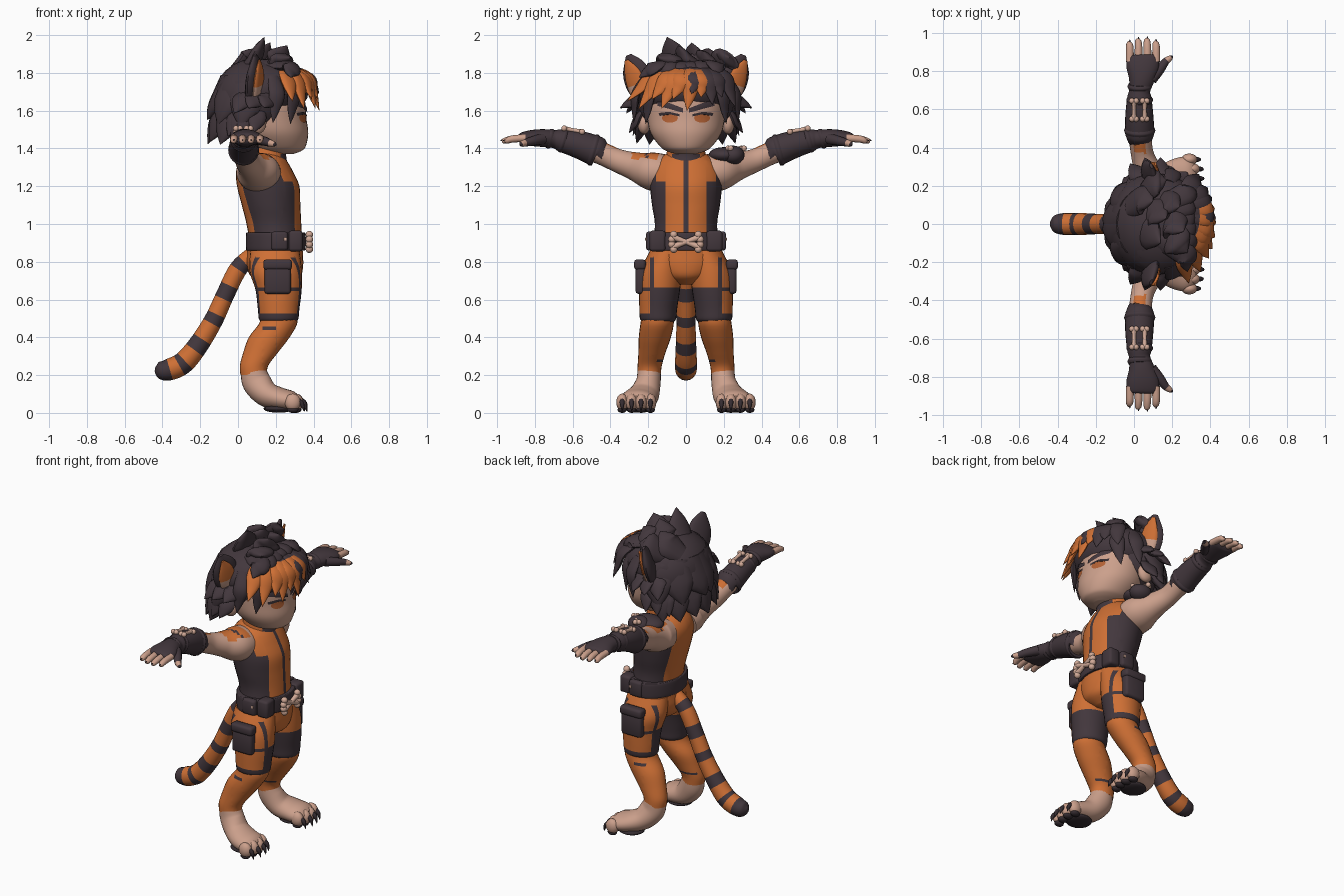
import bpy, bmesh, math, random
from mathutils import Vector
from mathutils.bvhtree import BVHTree

random.seed(4)
if "Cube" in bpy.data.objects:
    bpy.data.objects.remove(bpy.data.objects["Cube"])
X, Y, Z = Vector((1, 0, 0)), Vector((0, 1, 0)), Vector((0, 0, 1))


def material(name, *rgb):
    m = bpy.data.materials.new(name)
    m.use_nodes = True
    m.diffuse_color = (*rgb, 1)
    m.node_tree.nodes["Principled BSDF"].inputs["Base Color"].default_value = (*rgb, 1)
    return m


DARK = material("charcoal", .055, .038, .046)
ORANGE = material("tiger orange", .62, .16, .035)
SKIN = material("warm skin", .6, .35, .26)
BONE = material("bone", .64, .4, .31)
BLACK = material("claw black", .035, .025, .03)
IRIS = material("amber iris", .45, .12, .035)


def finish(bm, name, mats, pair=False, sheet=False):
    """Turn a bmesh into one object, or into a mirrored left and right pair."""
    obj = None
    for side, s in (("left_", 1), ("right_", -1)) if pair else (("", 1),):
        b = bm.copy()
        for v in b.verts:
            v.co.y *= s
        bmesh.ops.recalc_face_normals(b, faces=b.faces)
        b.normal_update()
        for f in b.faces:
            f.smooth = True
            if sheet and f.normal.x < 0:
                f.normal_flip()
        for e in b.edges:
            e.smooth = e.calc_face_angle(0) < .9
        me = bpy.data.meshes.new(side + name)
        b.to_mesh(me)
        b.free()
        for m in mats:
            me.materials.append(m)
        obj = bpy.data.objects.new(side + name, me)
        bpy.context.collection.objects.link(obj)
    bm.free()
    return obj


def sweep(bm, pts, ref=X, n=16, k=5, flat=None):
    """Smooth tube through (x, y, z, half size along ref, half size across)."""
    p = [Vector(q) for q in pts]
    p = [p[0]] + p + [p[-1]]
    path = []
    for i in range(1, len(p) - 2):
        a, b, c, d = p[i - 1:i + 3]
        for j in range(k):
            t = j / k
            path.append(b + (c - a) * (t / 2) + (a * 2 - b * 5 + c * 4 - d) * (t * t / 2)
                        + (b * 3 - a - c * 3 + d) * (t ** 3 / 2))
    path.append(p[-1])
    layer = bm.faces.layers.float.get("t") or bm.faces.layers.float.new("t")
    rings = []
    for i, q in enumerate(path):
        step = path[min(i + 1, len(path) - 1)] - path[max(i - 1, 0)]
        tan = flat or Vector(step[:3]).normalized()
        u = (ref - tan * ref.dot(tan)).normalized()
        w = tan.cross(u)
        ring = []
        for j in range(n):
            g = math.tau * j / n
            ring.append(bm.verts.new(Vector(q[:3]) + u * max(q[3], .001) * math.cos(g)
                                     + w * max(q[4], .001) * math.sin(g)))
        rings.append(ring)
    for i in range(len(rings) - 1):
        for j in range(n):
            h = (j + 1) % n
            f = bm.faces.new((rings[i][j], rings[i][h], rings[i + 1][h], rings[i + 1][j]))
            f[layer] = i / (len(rings) - 1)
    bm.faces.new(rings[0])
    bm.faces.new(rings[-1])[layer] = 1


def tube(name, pts, mats, pair=False, rule=None, cuts=(), **kw):
    bm = bmesh.new()
    sweep(bm, pts, **kw)
    for axis, value in cuts:
        geom = bm.verts[:] + bm.edges[:] + bm.faces[:]
        bmesh.ops.bisect_plane(bm, geom=geom, plane_co=axis * value, plane_no=axis)
    if rule:
        layer = bm.faces.layers.float["t"]
        for f in bm.faces:
            f.material_index = int(rule(f[layer], f.calc_center_median()))
    return finish(bm, name, mats, pair)


def add_ball(bm, c, r):
    made = bmesh.ops.create_uvsphere(bm, u_segments=20, v_segments=12, radius=1)
    for v in made["verts"]:
        v.co = Vector(c) + Vector(v.co[i] * r[i] for i in range(3))


def ball(name, c, r, mat, pair=False):
    bm = bmesh.new()
    add_ball(bm, c, r)
    return finish(bm, name, [mat], pair)


def box(name, c, size, mat, pair=False, bevel=.015):
    bm = bmesh.new()
    bmesh.ops.create_cube(bm, size=1)
    for v in bm.verts:
        v.co = Vector(c) + Vector(v.co[i] * size[i] for i in range(3))
    bmesh.ops.bevel(bm, geom=bm.edges[:], offset=bevel, segments=2, profile=.5, affect='EDGES')
    return finish(bm, name, [mat], pair)


def bone(name, a, b, r, across, pair=False):
    a, b = Vector(a), Vector(b)
    bm = bmesh.new()
    sweep(bm, [(*a, r, r), (*((a + b) / 2), r * .75, r * .75), (*b, r, r)], ref=across, n=10)
    for end in (a, b):
        for s in (1, -1):
            add_ball(bm, end + across * r * s * .75, (r * 1.1,) * 3)
    finish(bm, name, [BONE], pair)


# torso: orange front and back panels, dark flanks, armhole trim and zip
tube("torso", [(.195, 0, .84, .145, .185), (.2, 0, .9, .14, .175), (.19, 0, 1, .145, .165),
               (.175, 0, 1.1, .155, .18), (.16, 0, 1.2, .165, .19), (.14, 0, 1.28, .15, .185),
               (.135, 0, 1.34, .12, .15), (.14, 0, 1.38, .08, .09)], [ORANGE, DARK], n=32, flat=Z,
     cuts=[(Y, v) for v in (-.16, -.108, -.012, .012, .108, .16)] + [(Z, 1.225), (Z, 1.33)],
     rule=lambda t, c: (c.x > .19 and abs(c.y) < .012) or (abs(c.y) > .108 and c.z < 1.225)
     or (abs(c.y) > .16 and c.z < 1.33))
tube("collar", [(.15, 0, 1.31, .115, .125), (.155, 0, 1.36, .1, .105), (.16, 0, 1.41, .1, .1)],
     [ORANGE, DARK], n=24, flat=Z,
     rule=lambda t, c: t > .85 or abs(c.y) < .015 or (.3 < t < .55 and .03 < abs(c.y) < .075))
tube("pelvis", [(.195, 0, .93, .145, .185), (.195, 0, .85, .148, .19), (.195, 0, .78, .15, .18),
                (.2, 0, .72, .13, .13), (.2, 0, .68, .07, .05)], [ORANGE], n=28, flat=Z)

# belt, pouches and crossed-bone buckle
tube("belt", [(.2, 0, .86, .15, .195), (.2, 0, .87, .158, .203), (.2, 0, .945, .158, .203),
              (.2, 0, .955, .15, .195)], [DARK], n=32, flat=Z)
box("belt_front_pouch", (.305, .15, .91), (.075, .085, .11), DARK, True)
box("belt_side_pouch", (.22, .19, .91), (.09, .045, .1), DARK, True)
box("belt_stud", (.25, .212, .92), (.016, .008, .016), BONE, True, .002)
box("thigh_pouch", (.21, .24, .71), (.14, .055, .16), DARK, True)
box("thigh_pouch_flap", (.21, .244, .785), (.152, .062, .055), DARK, True)
for s, name in ((1, "rising"), (-1, "falling")):
    bone("buckle_bone_" + name, (.378, -.07, .905 - .026 * s), (.378, .07, .905 + .026 * s), .018,
         Vector((0, -.35 * s, .94)))

# shorts, with hem, side seam and dark inner panels
tube("shorts_leg", [(.195, .1, .86, .13, .09), (.2, .13, .75, .138, .112), (.215, .14, .65, .122, .108),
                    (.215, .147, .55, .11, .1), (.215, .148, .5, .105, .096), (.215, .147, .485, .095, .085)],
     [ORANGE, DARK], True, n=28, flat=Z,
     cuts=[(Z, .525), (Z, .645), (Z, .665), (Y, .17), (Y, .19)],
     rule=lambda t, c: c.z < .525 or .645 < c.z < .665 or (c.z < .665 and c.y < .19)
     or (.17 < c.y < .19 and c.z < .83))

# lower legs with short stripes
tube("lower_leg", [(.215, .147, .56, .085, .08), (.215, .152, .48, .1, .088), (.165, .165, .4, .108, .085),
                   (.12, .18, .32, .092, .072), (.085, .192, .25, .075, .064), (.083, .195, .2, .07, .062)],
     [ORANGE, DARK], True, n=24, flat=Z, cuts=[(Z, v) for v in (.205, .27, .283, .44, .457)] + [(X, .13), (X, .2)],
     rule=lambda t, c: (.44 < c.z < .457 and c.y > .17 and .13 < c.x < .2)
     or (.27 < c.z < .283 and c.y < .16))

# feet, toes, claws and pads
tube("foot", [(.083, .195, .215, .062, .069), (.1, .2, .16, .066, .076), (.15, .22, .1, .08, .068),
              (.22, .245, .075, .095, .06), (.28, .258, .064, .095, .053), (.315, .262, .055, .07, .035)],
     [SKIN], True, ref=Y, n=24)
ball("sole_pad", (.215, .248, .022), (.08, .075, .021), BLACK, True)
for i in range(4):
    y, x = .188 + .05 * i, .312 - .014 * abs(i - 1.4)
    ball(f"toe_{i}", (x, y, .056), (.042, .031, .046), SKIN, True)
    ball(f"toe_pad_{i}", (x, y, .017), (.03, .024, .017), BLACK, True)
    tube(f"toe_claw_{i}", [(x + .022, y, .068, .013, .016), (x + .048, y, .048, .012, .013),
                           (x + .06, y, .008, .001, .001)], [BLACK], True, ref=Y, n=8)

# tail with rings
tube("tail", [(.08, 0, .84, .042, .042), (.0, 0, .76, .048, .048), (-.07, 0, .62, .048, .048),
              (-.13, 0, .49, .05, .05), (-.21, 0, .36, .054, .054), (-.29, 0, .265, .058, .058),
              (-.37, 0, .228, .057, .057), (-.42, 0, .228, .042, .042), (-.44, 0, .23, .01, .01)],
     [ORANGE, DARK], ref=Y, k=8, rule=lambda t, c: t > .74 or (t * 7.5 + .1) % 1 > .58)

# arms, gauntlets and gloves
tube("upper_arm", [(.11, .1, 1.265, .115, .1), (.105, .185, 1.28, .115, .1), (.075, .27, 1.305, .078, .076),
                   (.045, .36, 1.335, .06, .062), (.032, .45, 1.375, .06, .06), (.03, .5, 1.39, .06, .06)],
     [SKIN, ORANGE, DARK], True, n=28, k=7,
     rule=lambda t, c: 2 if .2 < c.y < .215 and c.z > 1.34 else
     (.14 < c.y < .285 and c.z > 1.345) or (.37 < c.y and c.z > 1.27 + c.y * .3 and abs(c.x - .03) < .03))
tube("gauntlet", [(.03, .465, 1.38, .068, .07), (.03, .475, 1.385, .076, .08), (.028, .56, 1.418, .074, .074),
                  (.028, .66, 1.443, .064, .06), (.03, .7, 1.45, .055, .048), (.04, .76, 1.455, .068, .047),
                  (.045, .82, 1.455, .085, .042), (.047, .87, 1.452, .083, .032), (.047, .885, 1.45, .07, .02)],
     [DARK], True, n=24)
for i, (y, z, a, b) in enumerate(((.49, 1.392, .082, .085), (.65, 1.442, .07, .066), (.72, 1.452, .064, .054))):
    tube(f"gauntlet_strap_{i}", [(.03, y - .014, z - .004, a - .006, b - .006), (.03, y, z, a, b),
                                 (.03, y + .014, z + .004, a - .006, b - .006)], [DARK], True, n=24)
for i in range(2):
    bone(f"gauntlet_bone_{i}", (.0 + .056 * i, .55, 1.488), (.0 + .056 * i, .645, 1.506), .014, X, True)
for i in range(4):
    x, tip = -.022 + .046 * i, .968 - .014 * abs(i - 1.6)
    tube(f"finger_{i}", [(x, .85, 1.455, .021, .02), (x, .92, 1.45, .02, .019), (x - .002, tip, 1.44, .016, .015),
                         (x - .002, tip + .012, 1.437, .006, .006)], [SKIN], True, n=12)
    tube(f"finger_claw_{i}", [(x, tip - .005, 1.45, .009, .006), (x, tip + .02, 1.442, .002, .002)],
         [BLACK], True, n=8)
tube("thumb", [(.09, .76, 1.45, .03, .032), (.135, .81, 1.44, .025, .026), (.165, .85, 1.43, .02, .02),
               (.19, .87, 1.423, .014, .014), (.203, .88, 1.42, .003, .003)],
     [DARK, SKIN, BLACK], True, ref=Z, n=12, rule=lambda t, c: (t > .5) + (t > .75))

# one padded shoulder with a bone charm
ball("shoulder_pad", (.13, .2, 1.365), (.1, .08, .042), DARK)
ball("shoulder_pad_lobe", (.16, .25, 1.365), (.07, .06, .05), DARK)
bone("shoulder_bone", (.2, .23, 1.4), (.14, .3, 1.4), .014, Vector((.76, .65, 0)))

# head and face
tube("neck", [(.15, 0, 1.28, .08, .085), (.17, 0, 1.44, .08, .085)], [SKIN], flat=Z)
head = tube("head", [(.23, 0, 1.37, .06, .05), (.222, 0, 1.385, .11, .1), (.215, 0, 1.41, .143, .137),
                     (.19, 0, 1.48, .182, .187), (.17, 0, 1.56, .192, .205), (.16, 0, 1.65, .195, .21),
                     (.15, 0, 1.75, .18, .19), (.15, 0, 1.83, .09, .1)], [SKIN], n=36, flat=Z)
ball("lower_ear", (.1, .222, 1.535), (.05, .035, .06), SKIN, True)
bvh = BVHTree.FromPolygons([v.co for v in head.data.vertices], [p.vertices[:] for p in head.data.polygons])


def decal(name, outline, mat, lift):
    """Thin plate laid on the face, outlined in y and z, mirrored to both sides."""
    bm = bmesh.new()
    mid = sum((Vector(p) for p in outline), Vector((0, 0))) / len(outline)

    def put(p):
        return bm.verts.new((bvh.ray_cast(Vector((2, *p)), -X)[0].x + lift, *p))
    rings = [[put(mid.lerp(Vector(p), f)) for p in outline] for f in (1, .6, .25)]
    for i in range(len(outline)):
        j = (i + 1) % len(outline)
        for a, b in zip(rings, rings[1:]):
            bm.faces.new((a[i], a[j], b[j], b[i]))
    bm.faces.new(rings[-1])
    finish(bm, name, [mat], True, True)


decal("eye_iris", [(.085 + .042 * math.cos(math.tau * i / 20), 1.562 + .026 * math.sin(math.tau * i / 20))
                   for i in range(20)], IRIS, .004)
decal("eye_lid", [(.035, 1.57), (.08, 1.58), (.14, 1.572), (.145, 1.588), (.09, 1.594), (.035, 1.582)], BLACK, .006)
decal("eyebrow", [(.015, 1.59), (.05, 1.598), (.1, 1.613), (.15, 1.625), (.155, 1.655), (.1, 1.645),
                  (.05, 1.626), (.015, 1.612)], DARK, .008)

# animal ears with orange linings
EAR = [(.08, .2, 1.66, .03, .07), (.085, .245, 1.75, .034, .085), (.09, .275, 1.83, .026, .068),
       (.09, .305, 1.895, .008, .016)]
OUT = Vector((1, .5, 0)).normalized()
tube("ear", EAR, [DARK], True, ref=OUT)
tube("ear_lining", [(x + .022, y + .011, z - .028, a * .6, b * .66) for x, y, z, a, b in EAR],
     [SKIN, ORANGE], True, ref=OUT, rule=lambda t, c: t > .36)

# hair: two cap volumes plus tapered locks
ball("hair_back", (.085, 0, 1.66), (.215, .265, .215), DARK)
ball("hair_crown", (.13, 0, 1.71), (.245, .265, .165), DARK)


def lock(name, base, mid, tip, w, mat=DARK, pair=False):
    base, mid, tip = Vector(base), Vector(mid), Vector(tip)
    tube(name, [(*base, w * .3, w * .7), (*mid, w * .42, w), (*mid.lerp(tip, .55), w * .3, w * .62),
                (*tip, .001, .001)], [mat, DARK], pair, ref=mid - Vector((.1, 0, 1.62)), n=12, k=6,
         rule=lambda t, c: t < .2)


def around(deg, r, z):
    g = math.radians(deg)
    return .1 + .25 * r * math.cos(g), .28 * r * math.sin(g), z


def hair_row(name, start, end, count, base, mid, tip, w):
    for i in range(count):
        d = start + (end - start) * i / (count - 1)
        j = random.uniform(-.025, .025)
        lock(f"{name}_{i}", around(d, *base), around(d, *mid), around(d + 5, tip[0] + j, tip[1] + j), w, pair=True)


hair_row("nape_lock", 112, 176, 4, (.7, 1.66), (.84, 1.56), (1.06, 1.44), .085)
hair_row("back_lock", 105, 170, 3, (.66, 1.78), (.82, 1.66), (1.04, 1.53), .095)
hair_row("side_lock", 78, 108, 3, (.8, 1.7), (.97, 1.66), (1.24, 1.6), .055)
hair_row("lower_side_lock", 90, 120, 3, (.75, 1.62), (.9, 1.56), (1.08, 1.48), .05)
hair_row("temple_lock", 42, 66, 2, (.85, 1.78), (1.04, 1.69), (1.06, 1.55), .045)

# swept fringe: tip position and colour for each lock
FRINGE = [(-.31, 1.65, ORANGE), (-.25, 1.61, ORANGE), (-.18, 1.66, ORANGE), (-.13, 1.61, ORANGE),
          (-.07, 1.66, ORANGE), (.005, 1.6, ORANGE), (.03, 1.69, DARK), (.08, 1.67, ORANGE), (.14, 1.63, DARK),
          (.19, 1.67, DARK), (.26, 1.62, DARK)]
for i, (y, z, mat) in enumerate(FRINGE):
    bow = math.sqrt(1 - (y / .36) ** 2)
    lock(f"fringe_lock_{i}", (.24, .05 + y * .3, 1.835), (.14 + .24 * bow, .03 + y * .68, 1.775),
         (.14 + .29 * bow, y, z), .054, mat)

# dark locks lying over the roots of the fringe
for i in range(6):
    y = -.2 + .08 * i
    lock(f"brow_lock_{i}", (.1, y * .4, 1.85), (.27, y * .8, 1.835), (.36 - abs(y) * .4, y * 1.15 - .02, 1.775), .06)

# crown tuft sweeping up and forward
TUFT = [(.14, -.1, 1.99), (.26, -.04, 1.945), (.17, .03, 1.96), (.24, .09, 1.915), (.1, .12, 1.93),
        (.17, .23, 1.88), (.28, -.15, 1.88)]
for i, tip in enumerate(TUFT):
    x, y, z = tip
    lock(f"crown_lock_{i}", (x - .13, y * .5 + .03, 1.8), (x - .06, y * .8 + .03, 1.865), tip, .085)
